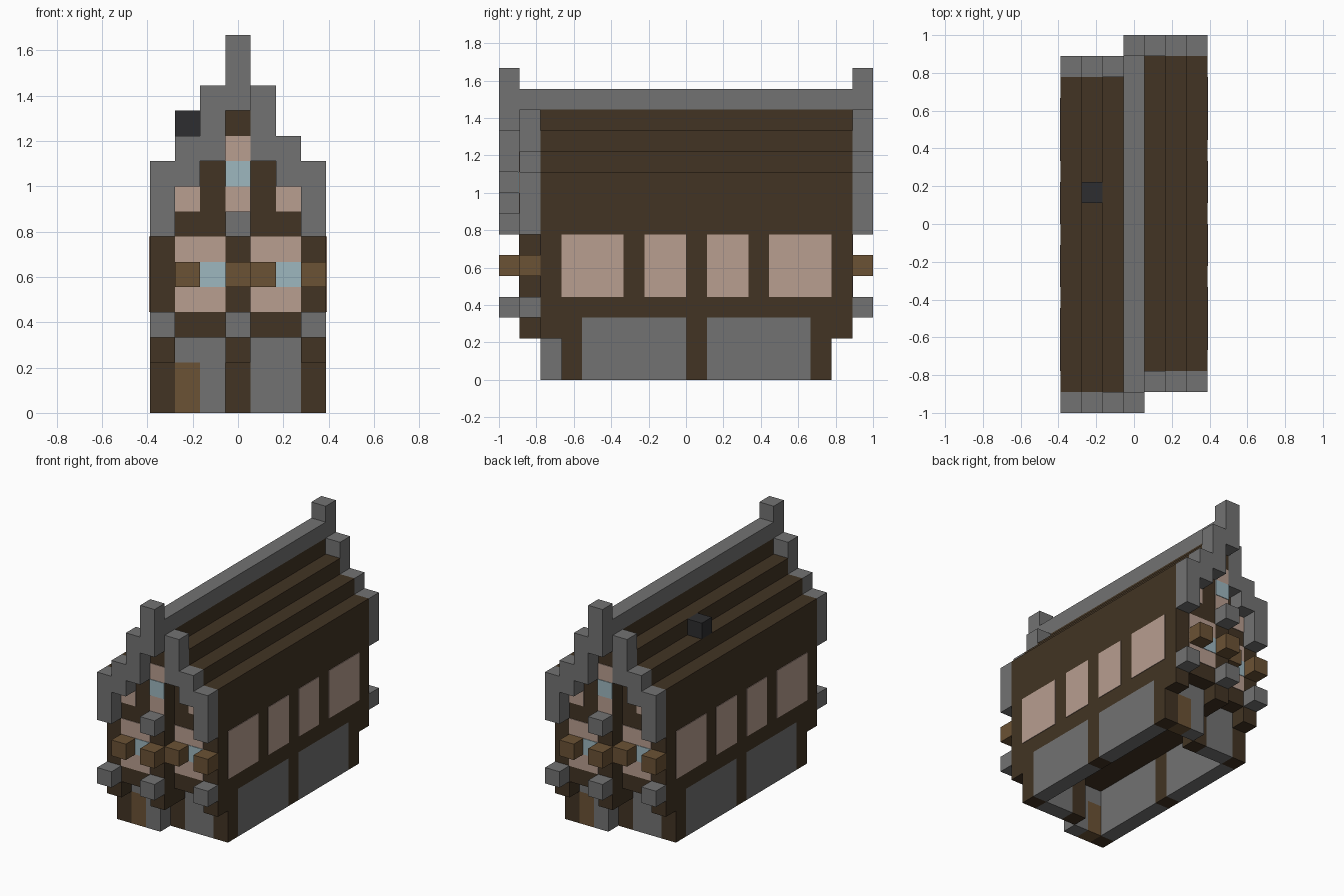
import bpy
import bmesh

if "Cube" in bpy.data.objects:
    bpy.data.objects.remove(bpy.data.objects["Cube"], do_unlink=True)

U = 1 / 9          # block size
T = 0.004          # thickness of painted plates


def material(name, rgb):
    m = bpy.data.materials.new(name)
    m.use_nodes = True
    colour = (*rgb, 1)
    m.diffuse_color = colour
    bsdf = m.node_tree.nodes["Principled BSDF"]
    bsdf.inputs["Base Color"].default_value = colour
    bsdf.inputs["Roughness"].default_value = 0.9
    return m


TIMBER = material("dark timber", (0.054, 0.034, 0.017))
WOOD = material("light wood", (0.147, 0.084, 0.035))
STONE = material("grey stone", (0.170, 0.170, 0.170))
PLASTER = material("pink plaster", (0.479, 0.342, 0.279))
GLASS = material("pale glass", (0.337, 0.474, 0.521))
SOOT = material("sooty black", (0.027, 0.027, 0.029))


def prism(name, profile, y0, y1, mat, turn=1):
    """Extrude an x-z outline along y; turn=-1 gives the half-turned twin."""
    bm = bmesh.new()
    face = bm.faces.new([bm.verts.new((x, y0, z)) for x, z in profile])
    side = bmesh.ops.extrude_face_region(bm, geom=[face])["geom"]
    verts = [v for v in side if isinstance(v, bmesh.types.BMVert)]
    bmesh.ops.translate(bm, verts=verts, vec=(0, y1 - y0, 0))
    for v in bm.verts:
        v.co.x *= turn
        v.co.y *= turn
    bmesh.ops.recalc_face_normals(bm, faces=bm.faces)
    mesh = bpy.data.meshes.new(name)
    bm.to_mesh(mesh)
    bm.free()
    mesh.materials.append(mat)
    ob = bpy.data.objects.new(name, mesh)
    bpy.context.scene.collection.objects.link(ob)
    return ob


def grid(i, k):
    return ((i - 3.5) * U, k * U)


def block(name, mat, cols, rows, levels, twin=True, grow=(0, 0)):
    """Box over block ranges (start, end); the twin is its half-turn copy."""
    (x0, x1), (z0, z1) = [(grid(cols[n], 0)[0], levels[n] * U) for n in (0, 1)], (0, 0)
    x0, x1 = grid(cols[0], 0)[0], grid(cols[1], 0)[0] + grow[0]
    z0, z1 = levels[0] * U, levels[1] * U
    y0, y1 = (rows[0] - 9) * U - grow[1], (rows[1] - 9) * U
    outline = [(x0, z0), (x1, z0), (x1, z1), (x0, z1)]
    prism(name, outline, y0, y1, mat)
    if twin:
        prism(name + "_twin", outline, y0, y1, mat, -1)


def front_plate(name, mat, cols, row, levels, layer=1):
    block(name, mat, cols, (row, row), levels, grow=(0, T * layer))


# Ground floor: timber posts with stone infill, hollow and open below
for n, j in enumerate((3, 9, 15)):
    block(f"ground_post_{n}", TIMBER, (6, 7), (j, j + 1), (0, 3))
for n, j in enumerate((4, 10)):
    block(f"ground_side_stone_{n}", STONE, (6, 7), (j, j + 5), (0, 3))
block("ground_front_stone_left", STONE, (4, 6), (3, 4), (0, 3))
block("ground_front_stone_right", STONE, (2, 3), (2, 3), (0, 3))
block("door", WOOD, (1, 2), (2, 3), (0, 2))
block("door_lintel", STONE, (1, 2), (2, 3), (2, 3))
block("ground_centre_post", TIMBER, (3, 4), (3, 4), (0, 3))

# Brackets under the overhanging upper floor
block("bracket_right", TIMBER, (0, 1), (1, 2), (2, 3))
block("bracket_centre", TIMBER, (3, 4), (1, 3), (2, 3))
block("bracket_left", TIMBER, (6, 7), (2, 3), (2, 3))

# Upper floor and stepped roof: two offset halves and a taller middle strip
steps = [(4, 3), (7, 3), (7, 10), (6, 10), (6, 11), (5, 11), (5, 12), (4, 12)]
half = [grid(i, k) for i, k in steps]
prism("upper_house_left", half, -7 * U, 8 * U, TIMBER)
prism("upper_house_right", half, -7 * U, 8 * U, TIMBER, -1)
block("upper_house_middle", TIMBER, (3, 4), (1, 17), (3, 13), twin=False)
block("roof_ridge", STONE, (3, 4), (1, 17), (13, 14), twin=False)
block("chimney", SOOT, (1, 2), (10, 11), (11, 12), twin=False)

# Stepped stone gables, one block in front of each half
for n, levels in enumerate(((7, 10), (9, 11), (10, 13))):
    block(f"gable_right_{n}", STONE, (n, n + 1), (0, 1), levels)
    block(f"gable_left_{n}", STONE, (6 - n, 7 - n), (1, 2), levels)
block("gable_peak", STONE, (3, 4), (0, 1), (12, 15))

# Projecting stone and wood beam ends
for i, j, k in ((0, 0, 3), (3, 0, 3), (3, 0, 7), (6, 1, 3)):
    block(f"stone_beam_end_{i}_{k}", STONE, (i, i + 1), (j, j + 1), (k, k + 1))
for i, j in ((1, 0), (3, 0), (4, 1), (6, 1)):
    block(f"wood_beam_end_{i}", WOOD, (i, i + 1), (j, j + 1), (5, 6))

# Plaster panels and windows on the gable ends
for side, i, j, pane in (("right", 1, 1, 2), ("left", 4, 2, 5)):
    front_plate(f"plaster_{side}", PLASTER, (i, i + 2), j, (4, 7))
    front_plate(f"window_{side}", GLASS, (pane, pane + 1), j, (5, 6), 2)
front_plate("attic_plaster_right", PLASTER, (1, 2), 1, (8, 9))
front_plate("attic_plaster_left", PLASTER, (5, 6), 2, (8, 9))
front_plate("attic_plaster_middle", PLASTER, (3, 4), 1, (8, 11))
front_plate("attic_window", GLASS, (3, 4), 1, (9, 10), 2)

# Plaster panels along the long walls
for n, rows in enumerate(((3, 6), (7, 9), (10, 12), (13, 16))):
    block(f"side_plaster_{n}", PLASTER, (7, 7), rows, (4, 7), grow=(T, 0))
